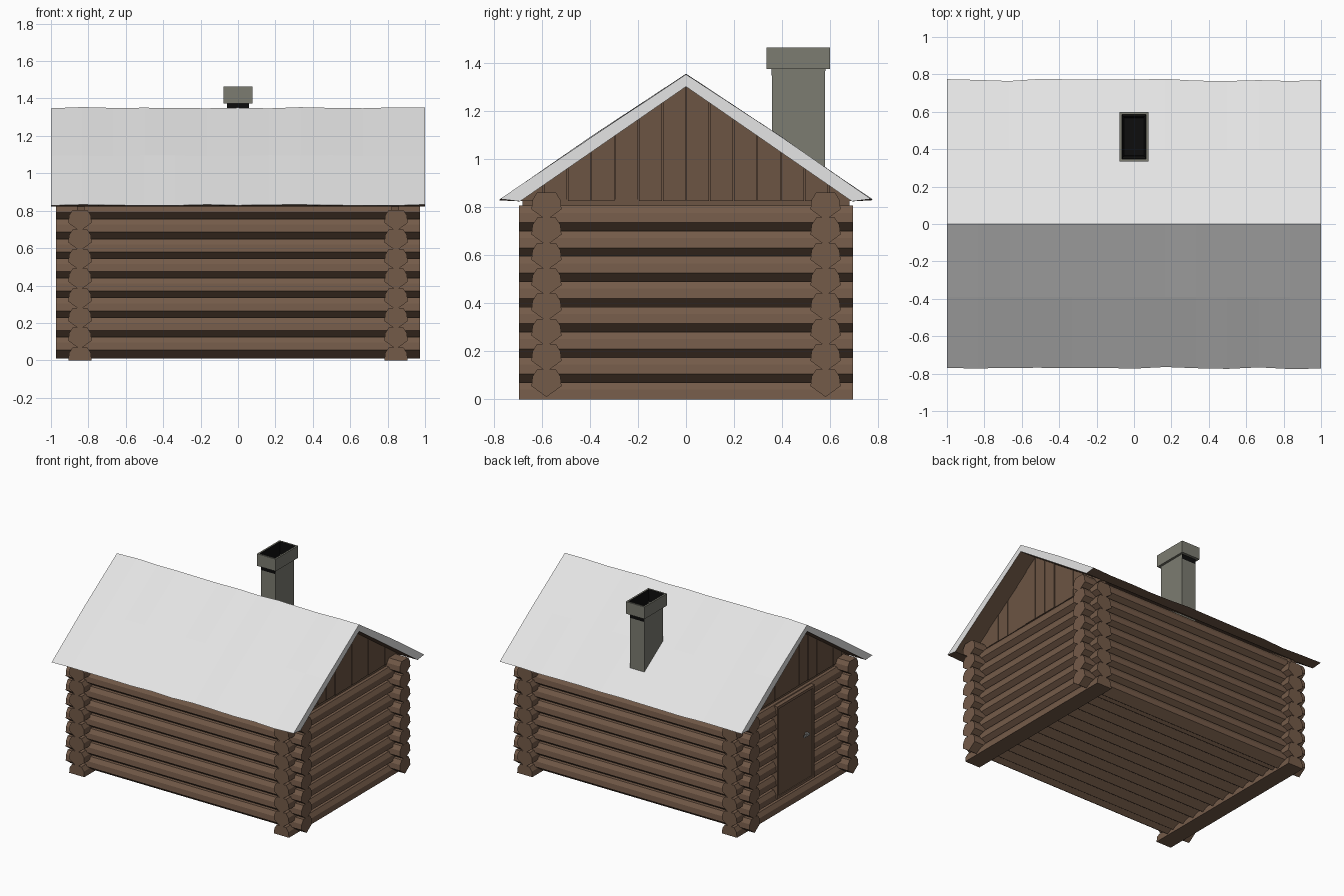
import bpy, bmesh, random
from mathutils import Vector

random.seed(4)
cube = bpy.data.objects.get("Cube")
if cube:
    bpy.data.objects.remove(cube, do_unlink=True)


def material(name, rgb):
    m = bpy.data.materials.new(name)
    m.use_nodes = True
    m.diffuse_color = (*rgb, 1)
    m.node_tree.nodes["Principled BSDF"].inputs["Base Color"].default_value = (*rgb, 1)
    return m


WOOD = material("log brown", (0.175, 0.104, 0.066))
BOARD = material("board brown", (0.15, 0.09, 0.057))
SNOW = material("snow white", (0.78, 0.78, 0.78))
STONE = material("chimney grey", (0.2, 0.2, 0.165))
SOOT = material("soot black", (0.004, 0.004, 0.004))
METAL = material("handle grey", (0.3, 0.3, 0.29))


def finish(name, bm, *mats):
    bmesh.ops.recalc_face_normals(bm, faces=bm.faces)
    mesh = bpy.data.meshes.new(name)
    bm.to_mesh(mesh)
    bm.free()
    ob = bpy.data.objects.new(name, mesh)
    for m in mats:
        mesh.materials.append(m)
    bpy.context.collection.objects.link(ob)
    return ob


def loft(bm, rings):
    """Closed tube through rings of points, capped at both ends."""
    loops = [[bm.verts.new(p) for p in r] for r in rings]
    n = len(loops[0])
    for a, b in zip(loops, loops[1:]):
        for i in range(n):
            bm.faces.new((a[i], a[(i + 1) % n], b[(i + 1) % n], b[i]))
    return [bm.faces.new(loops[0]), bm.faces.new(loops[-1])]


def box(bm, lo, hi):
    loft(bm, [[(x, y, z) for x, y in ((lo[0], lo[1]), (hi[0], lo[1]), (hi[0], hi[1]), (lo[0], hi[1]))]
              for z in (lo[2], hi[2])])


PITCH = 0.105
HALF = [(0.0625, 0.045), (0.058, 0.085), (0.039, 0.115)]
LOG = [(0, 0)] + HALF + [(-u, v) for u, v in reversed(HALF)]
BASE_LOG = [(u, v) for u, v in LOG if v > 0]


def log(bm, section, axis, side, z, reach):
    rings = []
    for e in (-reach, reach):
        rings.append([(e, side + u, z + v) if axis == "x" else (side + u, e, z + v)
                      for u, v in section])
    loft(bm, rings)


# Interlocking log walls, the two directions half a log apart
for name, side in (("front_wall", -0.58), ("back_wall", 0.58)):
    bm = bmesh.new()
    for k in range(8):
        log(bm, LOG, "x", side, 0.01 + k * PITCH, 0.973)
    finish(name, bm, WOOD)
for name, side in (("left_wall", 0.845), ("right_wall", -0.845)):
    bm = bmesh.new()
    for k in range(8):
        log(bm, LOG if k else BASE_LOG, "y", side, k * PITCH - 0.045, 0.695)
    finish(name, bm, WOOD)

# Floor of close-set logs
bm = bmesh.new()
for k in range(11):
    log(bm, LOG, "x", (k - 5) * PITCH, 0.02, 0.84)
finish("floor", bm, WOOD)

# Gables of upright boards on a tie beam
SLOPE = 0.475 / 0.69
for name, s in (("left_gable", 1), ("right_gable", -1)):
    bm = bmesh.new()
    width = 0.69 / 7
    for k in range(-7, 7):
        y0, y1 = k * width + 0.002, (k + 1) * width - 0.002
        depth = 0.865 + random.uniform(0, 0.008)
        shape = [(y0, 0.825), (y1, 0.825), (y1, 1.302 - SLOPE * abs(y1)), (y0, 1.302 - SLOPE * abs(y0))]
        loft(bm, [[(s * x, y, z) for y, z in shape] for x in (0.84, depth)])
    # backing panel behind the board joints, and tie beam
    loft(bm, [[(s * x, y, z) for y, z in ((-0.68, 0.83), (0.68, 0.83), (0, 1.3))] for x in (0.83, 0.855)])
    box(bm, (min(s * 0.82, s * 0.86), -0.68, 0.78), (max(s * 0.82, s * 0.86), 0.68, 0.83))
    finish(name, bm, BOARD)

# Uneven snowy roof with a timber underside
bm = bmesh.new()
rings = []
STATIONS = 13
for i in range(STATIONS):
    x = -1 + 2 * i / (STATIONS - 1)
    wob = lambda a=0.006: random.uniform(-a, a)
    ring = [(x, -0.77 + wob(), 0.83 + wob(0.003)), (x, -0.39, 1.094 + wob(0.003)),
            (x, 0, 1.351 + wob(0.004)),
            (x, 0.39, 1.094 + wob(0.003)), (x, 0.77 + wob(), 0.83 + wob(0.003)),
            (x, 0.69, 0.823), (x, 0, 1.3), (x, -0.69, 0.823)]
    rings.append(ring)
loft(bm, rings)
bmesh.ops.recalc_face_normals(bm, faces=bm.faces)
for f in bm.faces:
    f.material_index = 1 if f.normal.z < -0.2 else 0
finish("roof", bm, SNOW, BOARD)


# Chimney: shaft, wider cap and sooty flue
def rect(cx, x, y, z):
    return [(a * x, cx + b * y, z) for a, b in ((-1, -1), (1, -1), (1, 1), (-1, 1))]


CY = 0.467
bm = bmesh.new()
caps = loft(bm, [rect(CY, 0.06, 0.11, 0.85), rect(CY, 0.06, 0.11, 1.373), rect(CY, 0.077, 0.132, 1.373),
                 rect(CY, 0.077, 0.132, 1.463), rect(CY, 0.064, 0.119, 1.463), rect(CY, 0.05, 0.1, 1.2)])
bmesh.ops.recalc_face_normals(bm, faces=bm.faces)
for f in bm.faces:
    c = f.calc_center_median()
    inward = (c - Vector((0, CY, c.z))).dot(f.normal) < -0.01
    f.material_index = 1 if inward or f is caps[1] else 0
finish("chimney", bm, STONE, SOOT)

# Door with frame, sill and handle on the right end
bm = bmesh.new()
box(bm, (-0.909, -0.19, 0.13), (-0.84, 0.21, 0.78))
finish("door", bm, BOARD)
bm = bmesh.new()
for y in (-0.21, 0.21):
    box(bm, (-0.916, y, 0.11), (-0.84, y + 0.02, 0.8))
for z in (0.11, 0.78):
    box(bm, (-0.916, -0.21, z), (-0.84, 0.23, z + 0.02))
finish("door_frame", bm, WOOD)
bm = bmesh.new()
box(bm, (-0.935, -0.12, 0.465), (-0.905, -0.108, 0.48))
box(bm, (-0.94, -0.12, 0.465), (-0.93, -0.06, 0.48))
finish("door_handle", bm, METAL)
